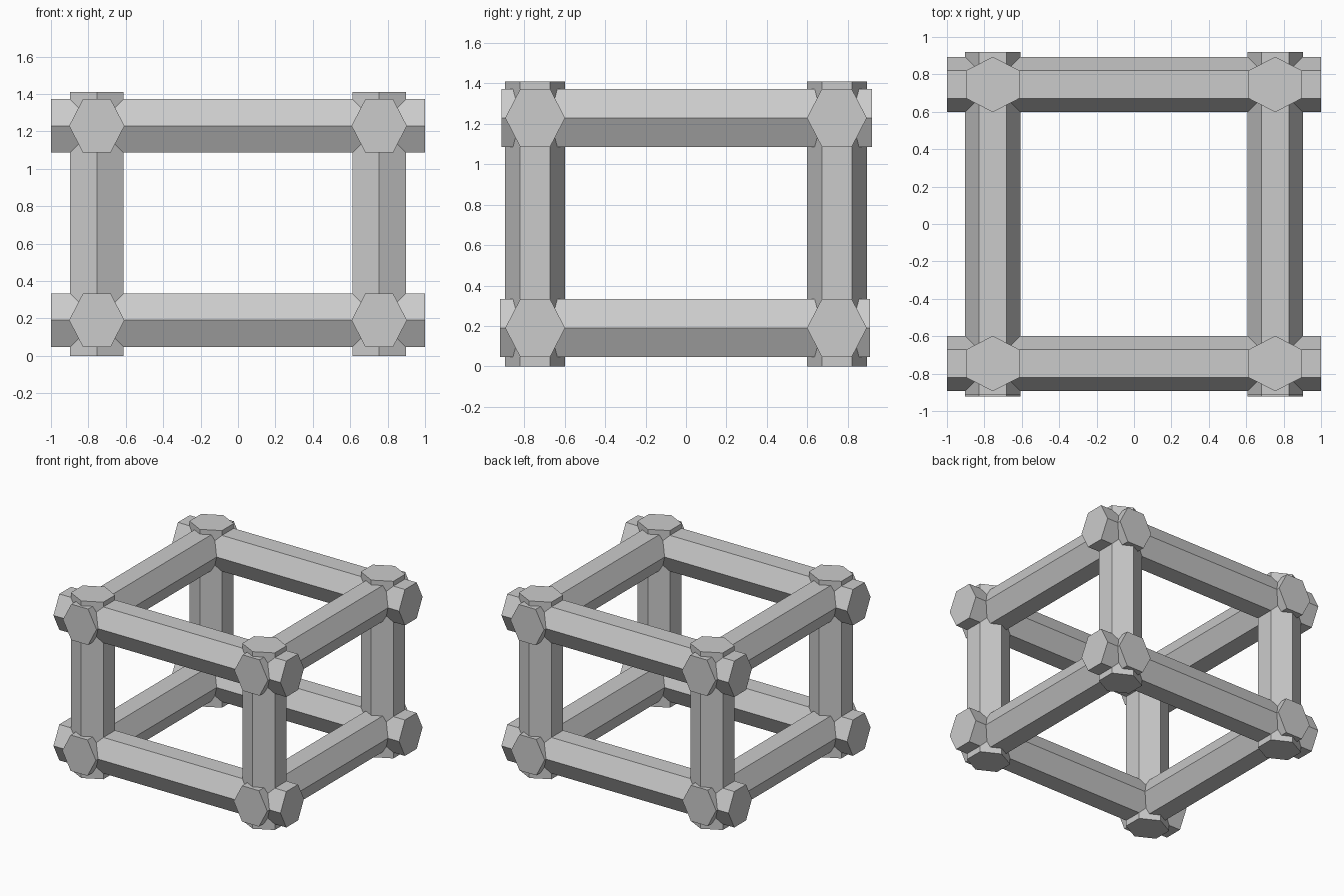
import bpy, bmesh, math
from mathutils import Vector

default = bpy.data.objects.get("Cube")
if default:
    bpy.data.objects.remove(default, do_unlink=True)

grey = bpy.data.materials.new("stone_grey")
grey.use_nodes = True
GREY = (0.6, 0.6, 0.6, 1)
grey.diffuse_color = GREY
grey.node_tree.nodes["Principled BSDF"].inputs["Base Color"].default_value = GREY

X, Y, Z = Vector((1, 0, 0)), Vector((0, 1, 0)), Vector((0, 0, 1))
POINT = 0.148                                   # centre to corner
FLAT = 0.143                                    # centre to flat side
SLANT = FLAT / math.sin(math.pi / 3)


def hex_beam(name, centre, along, across, half_length):
    """Six-sided beam: corners point along 'across', flats face the third axis."""
    third = along.cross(across)
    bm = bmesh.new()
    ring = []
    for k in range(6):
        a = k * math.pi / 3
        offset = across * POINT * math.cos(a) + third * SLANT * math.sin(a)
        ring.append(bm.verts.new(Vector(centre) + offset - along * half_length))
    base = bm.faces.new(ring)
    end = bmesh.ops.extrude_face_region(bm, geom=[base], use_keep_orig=True)["geom"]
    bmesh.ops.translate(bm, vec=along * 2 * half_length,
                        verts=[g for g in end if isinstance(g, bmesh.types.BMVert)])
    bmesh.ops.recalc_face_normals(bm, faces=bm.faces)
    mesh = bpy.data.meshes.new(name)
    bm.to_mesh(mesh)
    bm.free()
    mesh.materials.append(grey)
    bpy.context.collection.objects.link(bpy.data.objects.new(name, mesh))


SIDES = {"right": -0.755, "left": 0.755}
DEPTHS = {"front": -0.746, "back": 0.746}
# height of each level and the small lengthwise shift of its side rails
LEVELS = {"lower": (0.19, -0.005), "upper": (1.229, 0.003)}

# Horizontal rails of the lower and upper frames
for level, (z, shift) in LEVELS.items():
    for depth, y in DEPTHS.items():
        hex_beam(f"{depth}_{level}_rail", (0, y, z), X, Y, 1.0)
    for side, x in SIDES.items():
        hex_beam(f"{side}_{level}_rail", (x, shift, z), Y, X, 0.916)

# Corner posts
for side, x in SIDES.items():
    for depth, y in DEPTHS.items():
        hex_beam(f"{depth}_{side}_post", (x, y, 0.705), Z, Y, 0.705)
